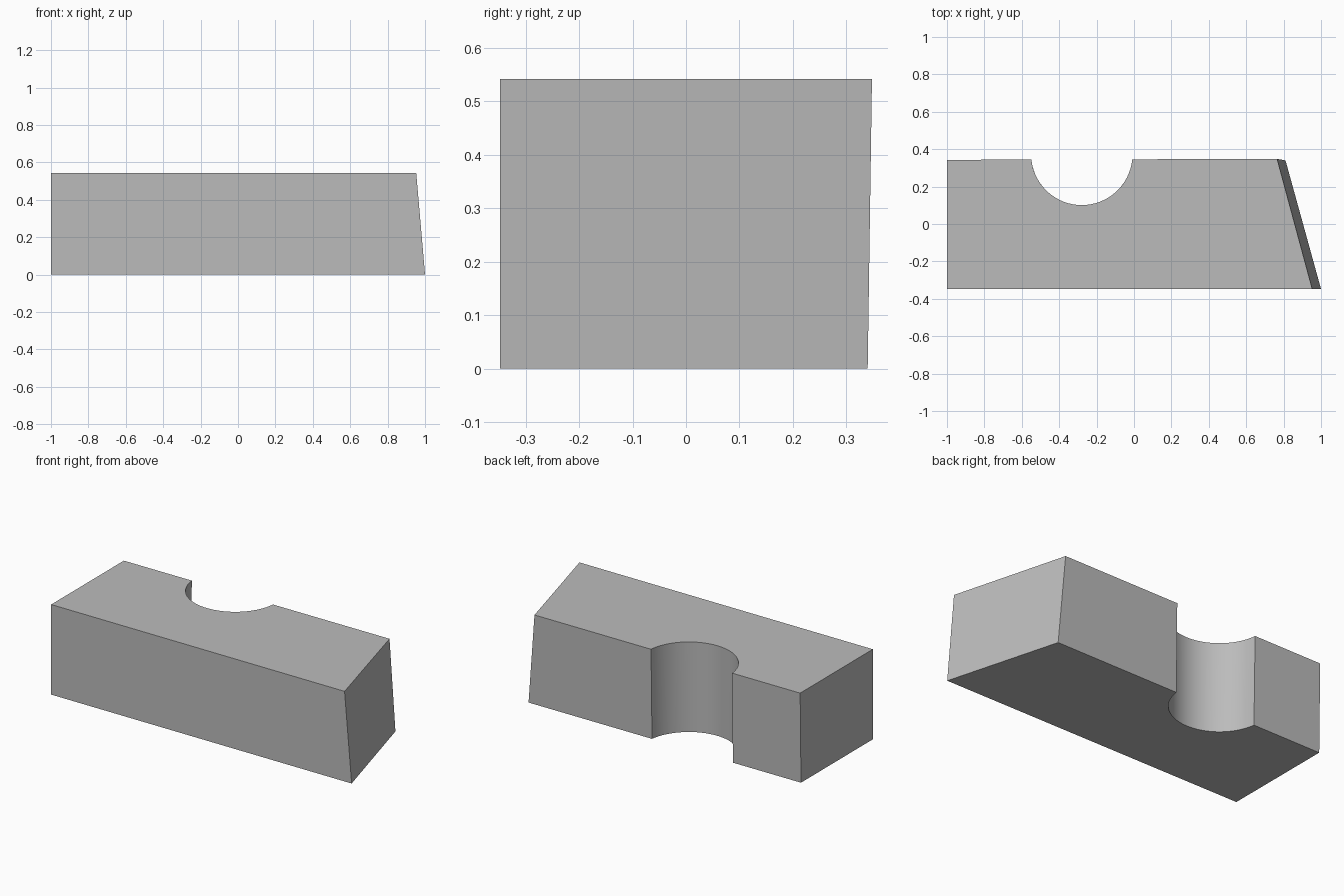
import bpy, bmesh, math

if "Cube" in bpy.data.objects:
    bpy.data.objects.remove(bpy.data.objects["Cube"])

HEIGHT = 0.542
CX, CY, R = -0.279, 0.372, 0.271   # round notch
STEPS = 32


def outline(z, right_front, right_back, back_left, back_right):
    """Block outline at one height, with the round notch in the back edge."""
    def back_y(x):
        return back_left + (back_right - back_left) * (x + 1) / (right_back + 1)
    a0 = math.asin((back_y(CX + R) - CY) / R)
    a1 = -math.pi - math.asin((back_y(CX - R) - CY) / R)
    pts = [(-1, -0.348), (right_front, -0.348), (right_back, back_right)]
    for i in range(STEPS + 1):
        a = a0 + (a1 - a0) * i / STEPS
        pts.append((CX + R * math.cos(a), CY + R * math.sin(a)))
    pts.append((-1, back_left))
    return [(x, y, z) for x, y in pts]


# Block with a slanted, leaning right end and a slightly leaning back
bm = bmesh.new()
low = [bm.verts.new(p) for p in outline(0, 1.0, 0.81, 0.335, 0.340)]
high = [bm.verts.new(p) for p in outline(HEIGHT, 0.953, 0.765, 0.343, 0.348)]
bm.faces.new(low[::-1])
bm.faces.new(high)
n = len(low)
for i in range(n):
    j = (i + 1) % n
    bm.faces.new((low[i], low[j], high[j], high[i]))
bmesh.ops.recalc_face_normals(bm, faces=bm.faces)
mesh = bpy.data.meshes.new("notched_block")
bm.to_mesh(mesh)
bm.free()

block = bpy.data.objects.new("notched_block", mesh)
bpy.context.collection.objects.link(block)
grey = bpy.data.materials.new("grey")
grey.diffuse_color = (0.5, 0.5, 0.5, 1)
grey.use_nodes = True
grey.node_tree.nodes["Principled BSDF"].inputs["Base Color"].default_value = grey.diffuse_color
mesh.materials.append(grey)

# Smooth notch wall, sharp block edges
bpy.context.view_layer.objects.active = block
block.select_set(True)
bpy.ops.object.shade_smooth_by_angle(angle=math.radians(30))
